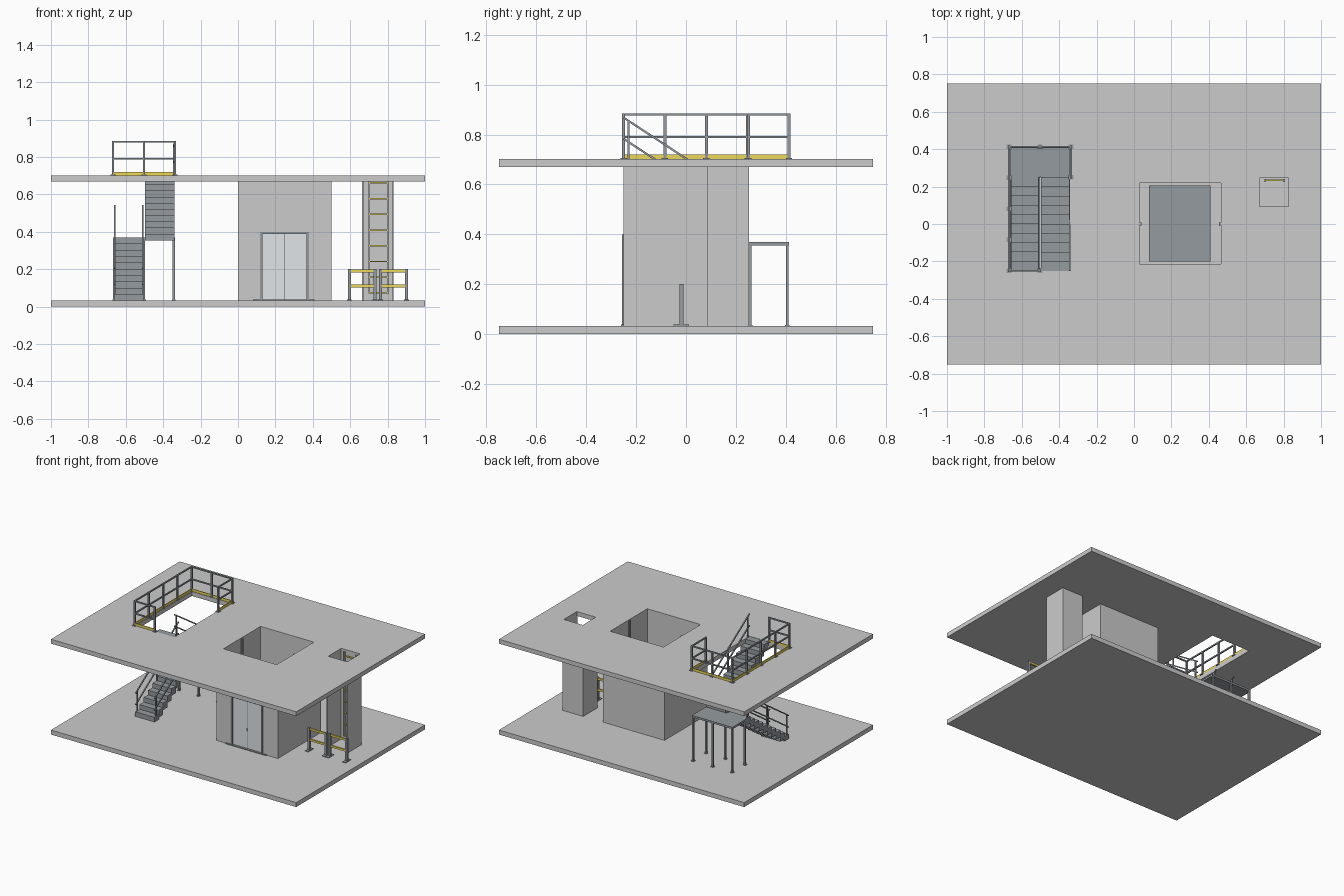
import bpy, bmesh
from mathutils import Vector, Matrix

if "Cube" in bpy.data.objects:
    bpy.data.objects.remove(bpy.data.objects["Cube"])


def material(name, rgb):
    m = bpy.data.materials.new(name)
    m.diffuse_color = (*rgb, 1)
    m.use_nodes = True
    m.node_tree.nodes["Principled BSDF"].inputs["Base Color"].default_value = m.diffuse_color
    return m


STEEL = material("dark_steel", (0.30, 0.33, 0.35))
YELLOW = material("safety_yellow", (0.85, 0.68, 0.10))
LIGHT = material("light_panel", (0.90, 0.90, 0.91))
DOOR = material("door_panel", (0.75, 0.78, 0.80))


def finish(name, bm, mat=None):
    bmesh.ops.recalc_face_normals(bm, faces=bm.faces)
    me = bpy.data.meshes.new(name)
    bm.to_mesh(me)
    bm.free()
    ob = bpy.data.objects.new(name, me)
    bpy.context.collection.objects.link(ob)
    if mat:
        me.materials.append(mat)
    return ob


def box(bm, x0, x1, y0, y1, z0, z1):
    m = Matrix.Translation(((x0 + x1) / 2, (y0 + y1) / 2, (z0 + z1) / 2))
    bmesh.ops.create_cube(bm, size=1, matrix=m @ Matrix.Diagonal((x1 - x0, y1 - y0, z1 - z0, 1)))


def bar(bm, p, q, w=0.010):
    p, q = Vector(p), Vector(q)
    d = q - p
    m = Matrix.Translation((p + q) / 2) @ d.to_track_quat('Z', 'Y').to_matrix().to_4x4()
    bmesh.ops.create_cube(bm, size=1, matrix=m @ Matrix.Diagonal((w, w, d.length, 1)))


def boxes(name, dims, mat=None):
    bm = bmesh.new()
    for d in dims:
        box(bm, *d)
    return finish(name, bm, mat)


def cut(ob, *holes):
    for h in holes:
        c = boxes("cutter", [h])
        c.hide_render = True
        mod = ob.modifiers.new("hole", 'BOOLEAN')
        mod.operation, mod.solver, mod.object = 'DIFFERENCE', 'EXACT', c
        bpy.context.view_layer.objects.active = ob
        bpy.ops.object.modifier_apply(modifier=mod.name)
        bpy.data.objects.remove(c)


F, C, T = 0.033, 0.67, 0.702      # lower floor top, upper slab underside and top
XL, XM, XR = -0.668, -0.502, -0.337   # stair lines
YF, YL, YB = -0.25, 0.25, 0.413       # front, landing edge, back
ZL = 0.37                             # landing height

# floor slabs
boxes("lower_floor", [(-1, 1, -0.75, 0.75, 0, F)])
upper = boxes("upper_floor", [(-1, 1, -0.75, 0.75, C, T)])
cut(upper, (XL + .007, XR - .007, YF, YB - .007, 0.6, 0.8),
    (0.03, 0.465, -0.213, 0.22, 0.6, 0.8),
    (0.67, 0.825, 0.093, 0.245, 0.6, 0.8))

# lift shaft with door opening
shaft = boxes("lift_shaft", [(0, 0.5, -0.25, 0.25, F, C)])
cut(shaft, (0.03, 0.465, -0.213, 0.22, 0.0, 0.8), (0.125, 0.372, -0.3, -0.205, 0.0, 0.395))
boxes("lift_car", [(0.08, 0.41, -0.20, 0.205, F + .004, 0.42)], STEEL)
boxes("lift_guide_rails", [(0.03, 0.04, -0.008, 0.008, F, T - .002),
                           (0.455, 0.465, -0.008, 0.008, F, T - .002)], STEEL)
boxes("lift_doors", [(0.125, 0.2465, -0.245, -0.23, F, 0.395),
                     (0.2495, 0.372, -0.245, -0.23, F, 0.395)], DOOR)
boxes("lift_door_frame", [(0.117, 0.130, -0.256, -0.225, F, 0.40),
                          (0.366, 0.379, -0.256, -0.225, F, 0.40),
                          (0.117, 0.379, -0.256, -0.225, 0.388, 0.40),
                          (0.2455, 0.2505, -0.247, -0.23, F, 0.39),
                          (0.08, 0.41, -0.26, -0.225, F, F + .005),
                          (0.246, 0.250, -0.251, -0.245, 0.17, 0.185)], STEEL)

# ladder shaft, open at the front
lshaft = boxes("ladder_shaft", [(0.662, 0.832, 0.085, 0.252, F, C)], LIGHT)
cut(lshaft, (0.67, 0.825, 0.0, 0.245, 0.0, 0.8))
boxes("ladder_rails", [(x, x + .01, 0.225, 0.241, 0.07, C + .02) for x in (0.697, 0.797)], LIGHT)
bm = bmesh.new()
for i in range(8):
    z = 0.073 + i * 0.084
    bar(bm, (0.70, 0.233, z), (0.805, 0.233, z), 0.008)
finish("ladder_rungs", bm, YELLOW)

# safety barrier in front of the ladder
bx = (0.595, 0.733, 0.762, 0.90)
boxes("barrier_posts", [(x - .008, x + .008, -0.027, -0.011, F, 0.20) for x in bx] +
      [(x - .013, x + .013, -0.05, 0.012, F, F + .005) for x in bx], STEEL)
boxes("barrier_rails", [(a, b, -0.025, -0.013, z - .007, z + .007)
                        for a, b in (bx[:2], bx[2:]) for z in (0.19, 0.11)], YELLOW)


# stair flights: stepped profile with matching sawtooth underside
def flight(name, x0, x1, ya, yb, za, zb, n=10):
    dy, dz = (yb - ya) / n, (zb - za) / n
    top, low = [], []
    for i in range(n):
        z = za + dz * (i + 1)
        top += [(ya + dy * i, z), (ya + dy * (i + 1), z)]
        zl = max(z - 1.5 * dz, F)
        low += [(ya + dy * i, zl), (ya + dy * (i + 1), zl)]
    low = [p for k, p in enumerate(low) if k == 0 or p != low[k - 1]]
    bm = bmesh.new()
    f = bm.faces.new([bm.verts.new((x0, y, z)) for y, z in top + low[::-1]])
    r = bmesh.ops.extrude_face_region(bm, geom=[f])
    bmesh.ops.translate(bm, vec=(x1 - x0, 0, 0),
                        verts=[v for v in r["geom"] if isinstance(v, bmesh.types.BMVert)])
    return finish(name, bm, STEEL)


flight("lower_stair_flight", XL + .004, XM - .004, YF, YL, F, ZL)
flight("upper_stair_flight", XM + .004, XR - .002, YL, YF, ZL, T - .002)

# landing and its legs
boxes("stair_landing", [(XL, XR, YL, YB, ZL - .014, ZL)], STEEL)
legs = [(x, y) for x in (XL + .007, XM, XR - .007) for y in (YL + .007, YB - .007)]
boxes("landing_legs", [(x - .006, x + .006, y - .006, y + .006, F, ZL - .01) for x, y in legs] +
      [(x - .01, x + .01, y - .01, y + .01, F, F + .004) for x, y in legs], STEEL)


# sloping handrails
def handrail(name, x, ya, yb, za, zb):
    bm = bmesh.new()
    for h in (0.17, 0.085):
        bar(bm, (x, ya, za + h), (x, yb, zb + h), 0.008)
    for t in (0.04, 0.5, 0.96):
        y, z = ya + (yb - ya) * t, za + (zb - za) * t
        bar(bm, (x, y, z - .01), (x, y, z + 0.17), 0.008)
    finish(name, bm, STEEL)


handrail("lower_handrail_outer", XL + .008, YF, YL, F, ZL)
handrail("lower_handrail_inner", XM - .006, YF, YL, F, ZL)
handrail("upper_handrail", XR - .006, YL, YF, ZL, T - .004)

# guard rail around the stair opening
path = [(XM, YF), (XL, YF), (XL, YB), (XR, YB), (XR, YL)]
posts = [(XM, YF), (XR, YL), (XM, YB), (XR, YB)] + [(XL, YF + (YB - YF) * i / 4) for i in range(5)]
rails, toe = bmesh.new(), bmesh.new()
for x, y in posts:
    bar(rails, (x, y, T), (x, y, 0.885), 0.012)
    box(rails, x - .013, x + .013, y - .013, y + .013, T, T + .004)
for (xa, ya), (xb, yb) in zip(path, path[1:]):
    for z in (0.881, 0.79):
        bar(rails, (xa, ya, z), (xb, yb, z), 0.009)
    box(toe, min(xa, xb) - .003, max(xa, xb) + .003, min(ya, yb) - .003, max(ya, yb) + .003, T, T + .018)
finish("guard_rail", rails, STEEL)
finish("toe_boards", toe, YELLOW)
